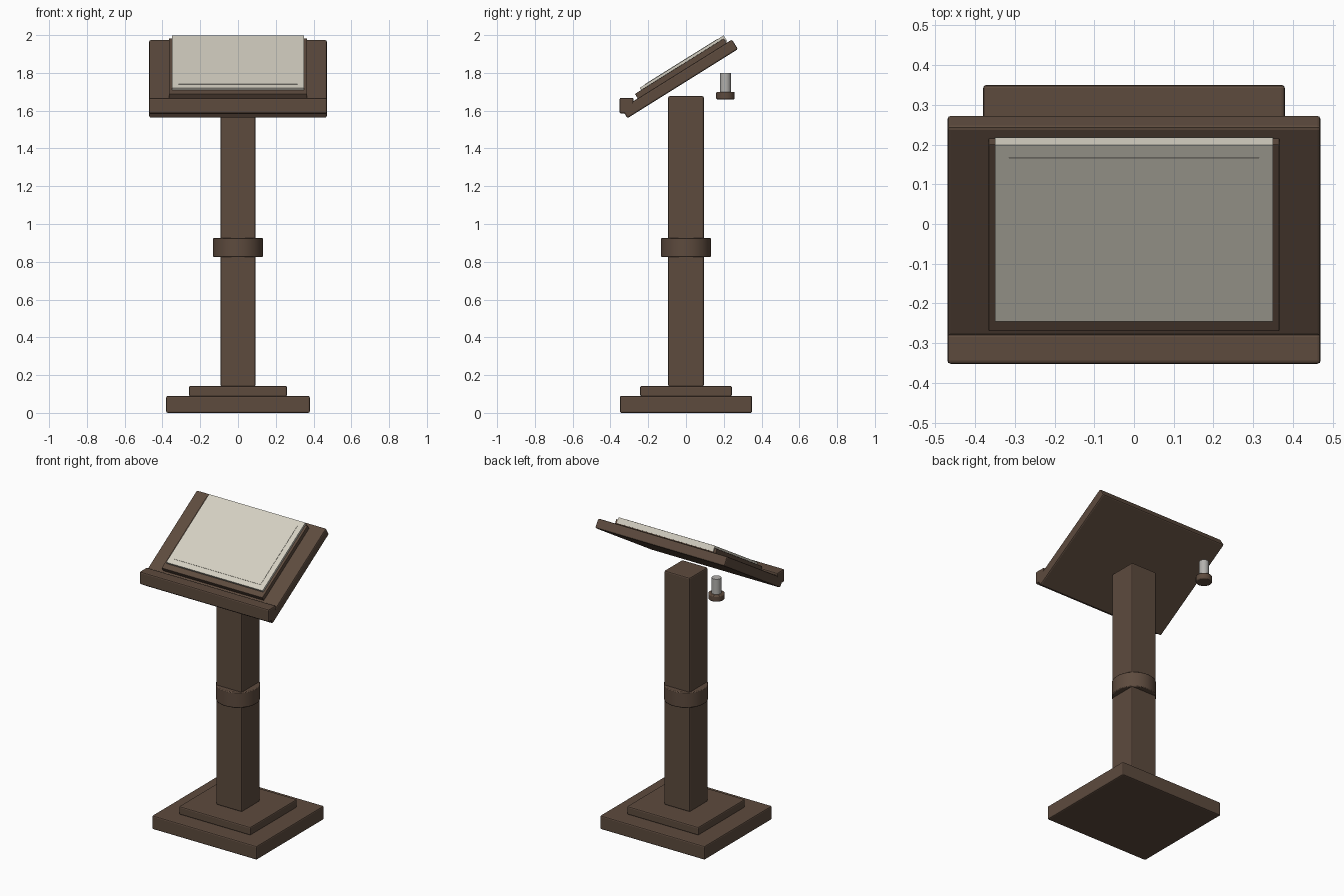
import bpy
import math
from mathutils import Matrix, Vector

cube = bpy.data.objects.get("Cube")
if cube:
    bpy.data.objects.remove(cube, do_unlink=True)


def material(name, rgb):
    m = bpy.data.materials.new(name)
    m.use_nodes = True
    m.diffuse_color = (*rgb, 1)
    m.node_tree.nodes["Principled BSDF"].inputs["Base Color"].default_value = (*rgb, 1)
    return m


wood = material("dark wood", (0.11, 0.07, 0.048))
paper = material("cream paper", (0.66, 0.63, 0.54))
metal = material("grey metal", (0.45, 0.44, 0.42))


def finish(obj, name, mat, bevel):
    obj.name = name
    obj.data.materials.append(mat)
    if bevel:
        mod = obj.modifiers.new("soft edges", 'BEVEL')
        mod.width = bevel
        mod.segments = 2
        mod.limit_method = 'ANGLE'
    return obj


def box(name, x, y, z, mat=wood, bevel=0.008):
    """Box of half width x between the y and z limits."""
    bpy.ops.mesh.primitive_cube_add(size=1)
    obj = bpy.context.object
    size = (2 * x, y[1] - y[0], z[1] - z[0])
    centre = Vector((0, sum(y) / 2, sum(z) / 2))
    obj.data.transform(Matrix.Translation(centre) @ Matrix.Diagonal((*size, 1)))
    return finish(obj, name, mat, bevel)


def cylinder(name, radius, z, at=(0, 0), mat=wood, bevel=0.005, sides=48):
    bpy.ops.mesh.primitive_cylinder_add(
        vertices=sides, radius=radius, depth=z[1] - z[0], location=(*at, sum(z) / 2))
    obj = finish(bpy.context.object, name, mat, bevel)
    bpy.ops.object.shade_smooth_by_angle(angle=math.radians(35))
    return obj


# Stepped base, post and collar
box("base_plate", 0.38, (-0.35, 0.35), (0, 0.09))
box("base_step", 0.26, (-0.243, 0.243), (0.088, 0.142))
box("post", 0.093, (-0.094, 0.094), (0.14, 1.677))
cylinder("post_collar", 0.132, (0.825, 0.927))

# Sloping desk: parts are laid flat, then tilted about the desk's lower front edge
tilt = Matrix.Translation((0, -0.31, 1.56)) @ Matrix.Rotation(math.radians(32), 4, 'X')
for part in (
    box("desk_board", 0.47, (0, 0.69), (0, 0.06)),
    box("book_cover", 0.366, (0.102, 0.657), (0.055, 0.088), bevel=0.002),
    box("page_block", 0.35, (0.14, 0.664), (0.066, 0.102), paper, 0),
    box("page_panel", 0.315, (0.175, 0.627), (0.1015, 0.104), paper, 0),
):
    part.matrix_world = tilt

# Front ledge that holds the book
box("desk_ledge", 0.47, (-0.352, -0.277), (1.585, 1.668))

# Adjusting knob behind the post
knob_at = (-0.368, 0.209)
cylinder("knob_head", 0.049, (1.66, 1.70), knob_at, bevel=0.006, sides=32)
cylinder("knob_shaft", 0.029, (1.695, 1.80), knob_at, metal, 0, sides=24)
